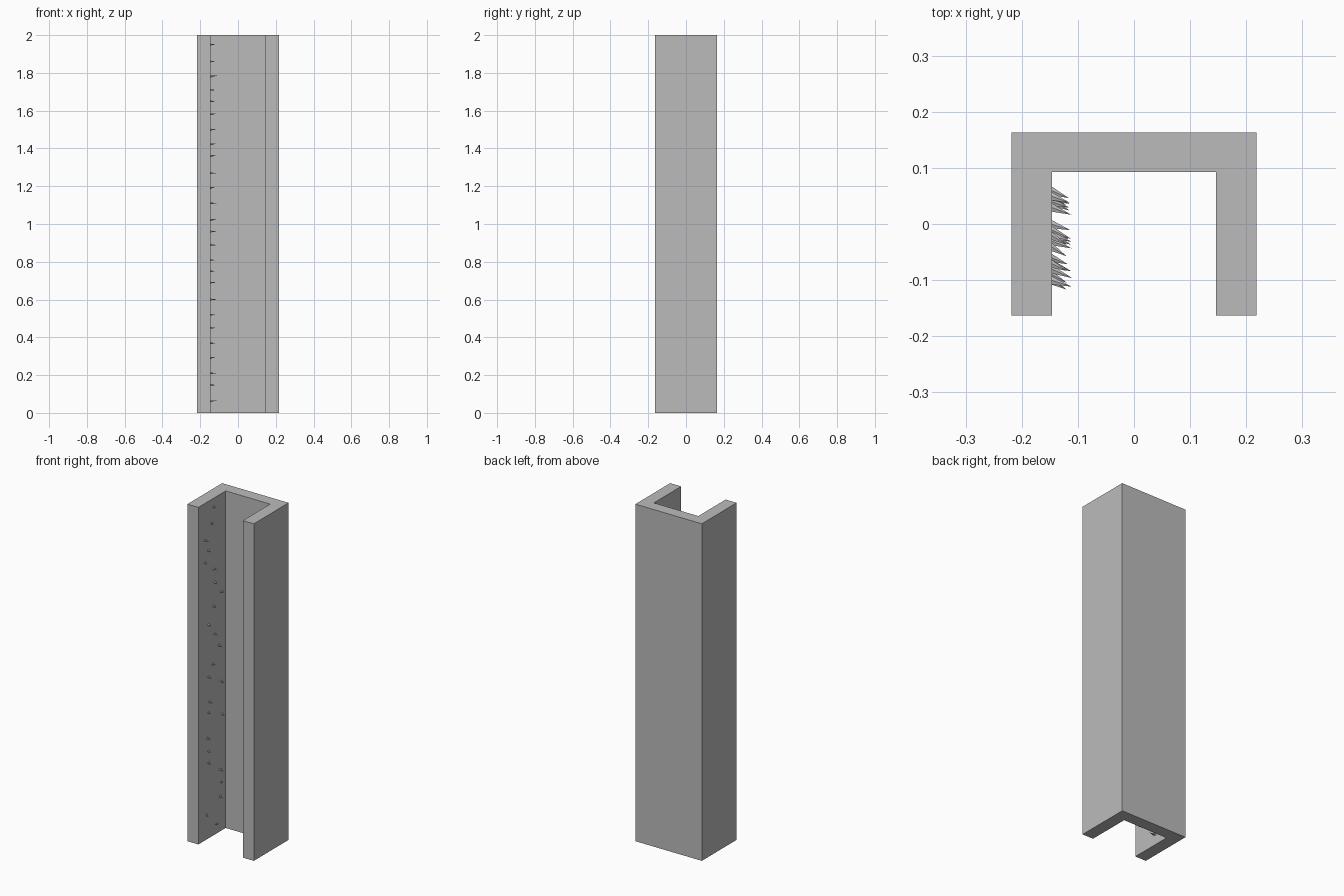
import bpy
import bmesh
import random
from mathutils import Matrix, Vector

cube = bpy.data.objects.get("Cube")
if cube:
    bpy.data.objects.remove(cube, do_unlink=True)

random.seed(4)

# Single plain grey colour
grey = bpy.data.materials.new("plain_grey")
grey.use_nodes = True
colour = (0.5, 0.5, 0.5, 1.0)
grey.diffuse_color = colour
shader = next(n for n in grey.node_tree.nodes if n.type == "BSDF_PRINCIPLED")
shader.inputs["Base Color"].default_value = colour


def add_object(name, bm):
    bmesh.ops.recalc_face_normals(bm, faces=bm.faces)
    mesh = bpy.data.meshes.new(name)
    bm.to_mesh(mesh)
    bm.free()
    mesh.materials.append(grey)
    obj = bpy.data.objects.new(name, mesh)
    bpy.context.collection.objects.link(obj)
    return obj


# Channel: a U-shaped profile, open at the front, extruded to full height
HEIGHT = 2.0
OUTER_X, INNER_X = 0.218, 0.146
FRONT_Y, BACK_Y, INNER_Y = -0.163, 0.163, 0.093
half = [(OUTER_X, BACK_Y), (OUTER_X, FRONT_Y), (INNER_X, FRONT_Y), (INNER_X, INNER_Y)]
profile = half + [(-x, y) for x, y in reversed(half)]

bm = bmesh.new()
base = bm.faces.new([bm.verts.new((x, y, 0)) for x, y in profile])
extruded = bmesh.ops.extrude_face_region(bm, geom=[base], use_keep_orig=True)
top_verts = [g for g in extruded["geom"] if isinstance(g, bmesh.types.BMVert)]
bmesh.ops.translate(bm, verts=top_verts, vec=(0, 0, HEIGHT))
add_object("channel_body", bm)

# Thorns: small flattened spikes on the inner face of the right wall,
# listed from top to bottom as height and depth in hundredths
heights = [195, 186, 178, 171, 165, 158, 150, 142, 136, 127, 119, 111, 102,
           96, 89, 81, 75, 69, 60, 52, 45, 37, 29, 21, 15, 6]
depths = [-2, -4, -10, -7, -10, -2, -1, 5, -2, -7, -1, 3, -3,
          -7, 5, -6, -7, 6, -8, -7, -7, 4, 5, 4, -9, 0]


def add_thorn(bm, y, z):
    length = random.uniform(0.026, 0.038)
    lean = Vector((length, random.uniform(-0.018, -0.01), random.uniform(-0.004, 0.008)))
    sink = 0.002
    # Local x runs across the wall, local y is the thin direction, local z points to the tip
    shape = Matrix(((0, 0, lean.x, -INNER_X - sink),
                    (1, 0, lean.y, y),
                    (0, 1, lean.z, z),
                    (0, 0, 0, 1)))
    cone = bmesh.ops.create_cone(bm, cap_ends=True, segments=6, radius1=1, radius2=0,
                                 depth=1, matrix=Matrix.Translation((0, 0, 0.5)))
    bmesh.ops.scale(bm, verts=cone["verts"], vec=(0.009, 0.005, 1))
    bmesh.ops.transform(bm, verts=cone["verts"], matrix=shape)


bm = bmesh.new()
for z, y in zip(heights, depths):
    add_thorn(bm, y / 100, z / 100)
add_object("wall_thorns", bm)
